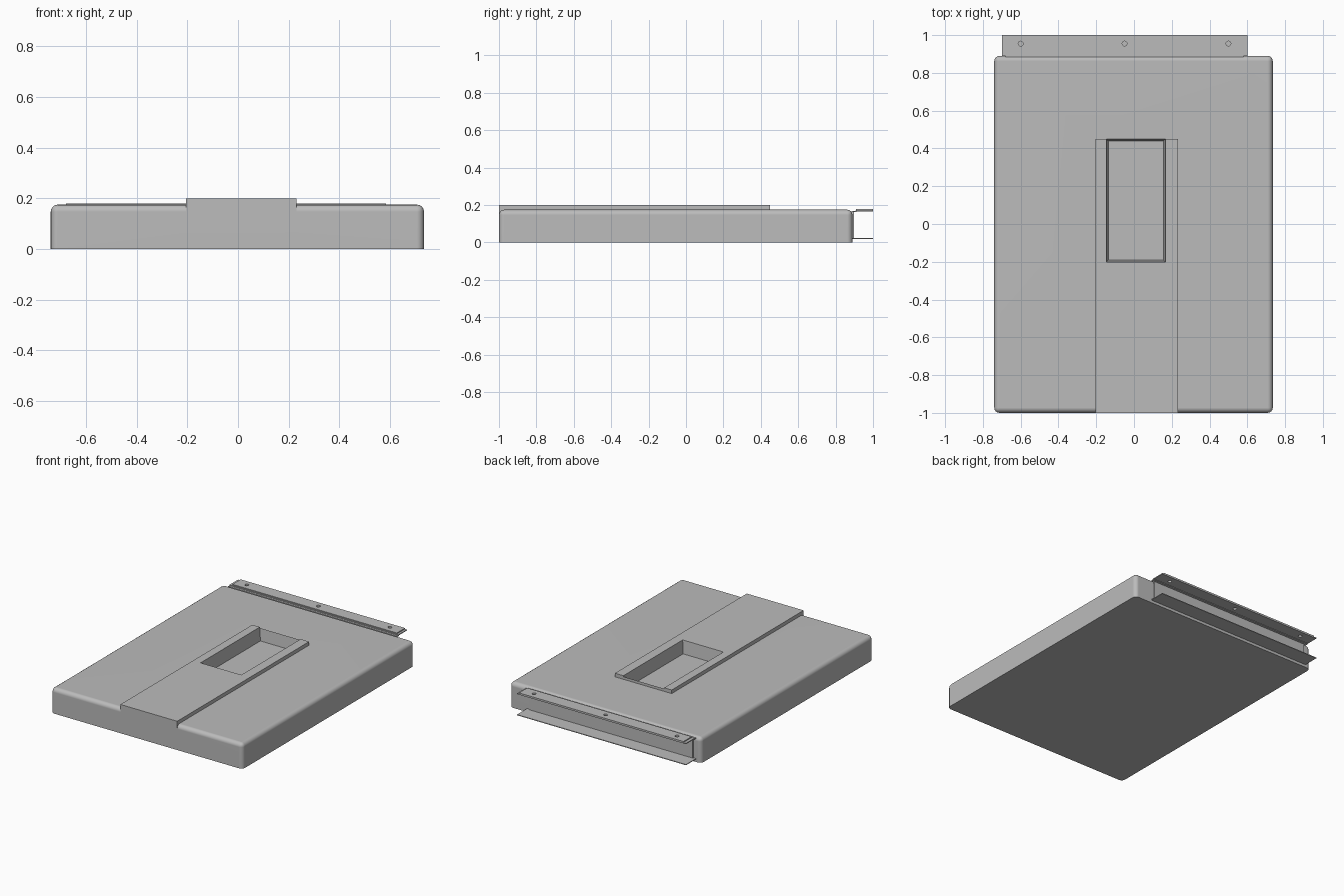
import bpy
import bmesh
from math import radians

old = bpy.data.objects.get("Cube")
if old:
    bpy.data.objects.remove(old, do_unlink=True)

grey = bpy.data.materials.new("neutral grey")
grey.use_nodes = True
grey.diffuse_color = (0.5, 0.5, 0.5, 1)
grey.node_tree.nodes["Principled BSDF"].inputs["Base Color"].default_value = (0.5, 0.5, 0.5, 1)


def add_object(name, bm):
    mesh = bpy.data.meshes.new(name)
    bmesh.ops.recalc_face_normals(bm, faces=bm.faces)
    bm.to_mesh(mesh)
    bm.free()
    mesh.materials.append(grey)
    obj = bpy.data.objects.new(name, mesh)
    bpy.context.collection.objects.link(obj)
    return obj


def box_mesh(x, y, z, taper=0):
    """Box between the given limits, its floor shrunk by taper."""
    bm = bmesh.new()
    bmesh.ops.create_cube(bm, size=1)
    for v in bm.verts:
        inset = taper if v.co.z < 0 else 0
        for axis, (low, high) in enumerate((x, y, z)):
            pad = inset if axis < 2 else 0
            v.co[axis] = low + pad if v.co[axis] < 0 else high - pad
    return bm


def box(name, x, y, z, taper=0):
    return add_object(name, box_mesh(x, y, z, taper))


def apply_boolean(obj, tool, operation):
    mod = obj.modifiers.new("cut", "BOOLEAN")
    mod.operation = operation
    mod.solver = "EXACT"
    mod.object = tool
    bpy.context.view_layer.objects.active = obj
    bpy.ops.object.modifier_apply(modifier=mod.name)
    bpy.data.objects.remove(tool, do_unlink=True)


# Main slab: rounded upright corners and top rim, flat underside
bm = box_mesh((-0.74, 0.735), (-1, 0.89), (0, 0.175))
rounded = [e for e in bm.edges if max(v.co.z for v in e.verts) > 0.1]
bmesh.ops.bevel(bm, geom=rounded, offset=0.028, segments=4, profile=0.5, affect="EDGES")
body = add_object("body", bm)

# Raised band running from the front edge, with a tapered recess at its end
band = box("raised_band", (-0.205, 0.232), (-1, 0.45), (0.05, 0.2))
apply_boolean(body, band, "UNION")
recess = box("recess_cutter", (-0.148, 0.168), (-0.203, 0.452), (0.11, 0.21), 0.012)
apply_boolean(body, recess, "DIFFERENCE")

bpy.ops.object.select_all(action="DESELECT")
body.select_set(True)
bpy.context.view_layer.objects.active = body
bpy.ops.object.shade_smooth_by_angle(angle=radians(32))
weighted = body.modifiers.new("weighted normals", "WEIGHTED_NORMAL")
weighted.keep_sharp = True

# Rear mounting channel
box("channel_web", (-0.68, 0.58), (0.88, 0.897), (0.02, 0.165))
box("lower_flange", (-0.7, 0.6), (0.89, 1), (0.019, 0.024))
box("upper_flange_lip", (-0.7, 0.6), (0.89, 0.915), (0.162, 0.168))
upper = box("upper_flange", (-0.7, 0.6), (0.905, 1), (0.166, 0.172))
strip = box("fixing_strip", (-0.68, 0.585), (0.91, 1), (0.172, 0.179))

# Three screw holes through the upper flange and strip
for x in (-0.6, -0.05, 0.5):
    for plate in (upper, strip):
        bm = bmesh.new()
        bmesh.ops.create_cone(bm, cap_ends=True, segments=12, radius1=0.013,
                              radius2=0.013, depth=0.1)
        bmesh.ops.translate(bm, verts=bm.verts, vec=(x, 0.955, 0.17))
        apply_boolean(plate, add_object("hole_cutter", bm), "DIFFERENCE")
